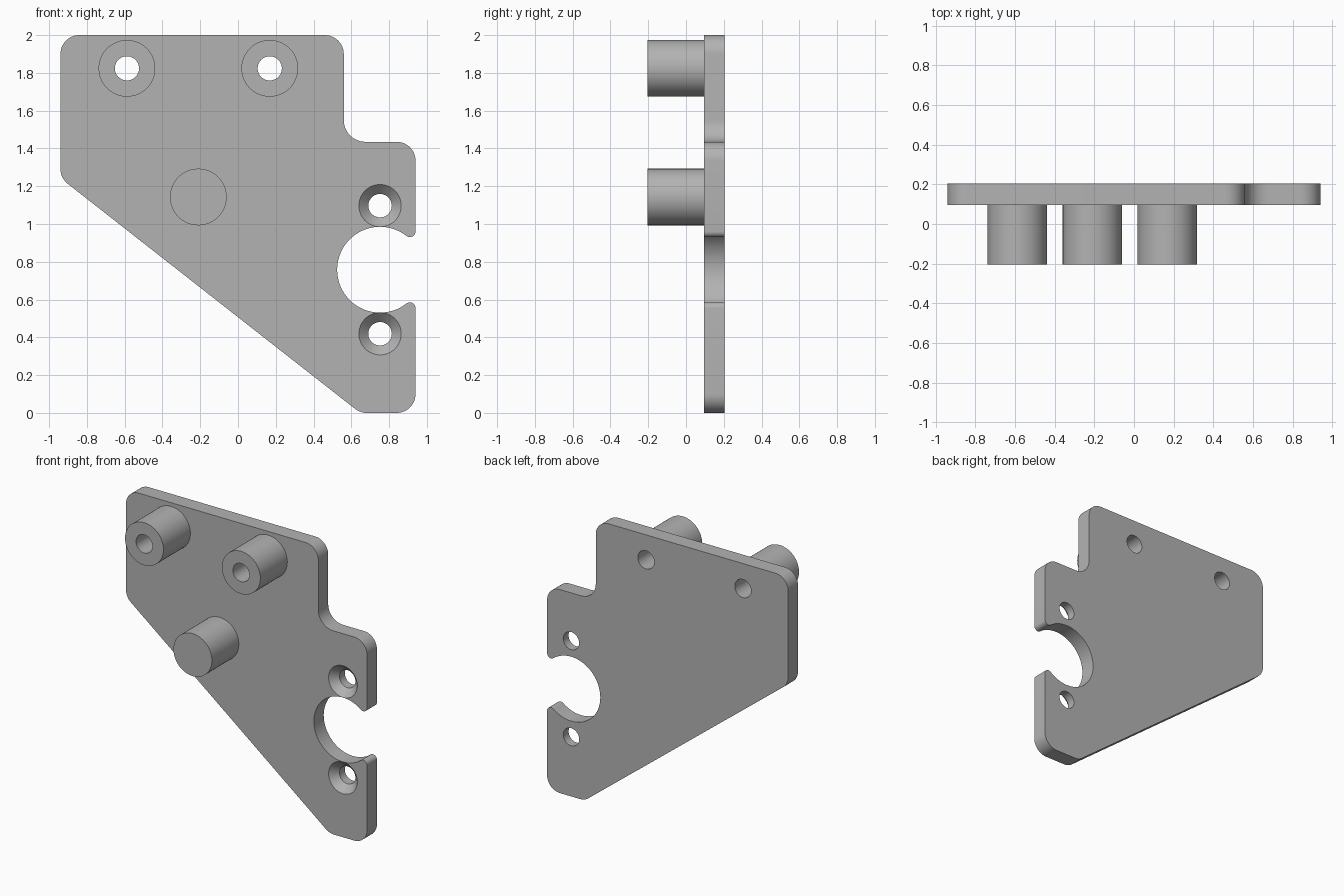
import bpy, bmesh, math
from mathutils import Vector

if "Cube" in bpy.data.objects:
    bpy.data.objects.remove(bpy.data.objects["Cube"], do_unlink=True)

FRONT, BACK, BOSS_FRONT = 0.095, 0.205, -0.205
SLOT = Vector((0.752, 0.758))
SLOT_R, LIP_R, EDGE_X = 0.227, 0.03, 0.94

grey = bpy.data.materials.new("grey_plastic")
grey.use_nodes = True
colour = (0.45, 0.45, 0.45, 1)
grey.diffuse_color = colour
grey.node_tree.nodes["Principled BSDF"].inputs["Base Color"].default_value = colour


def arc(centre, radius, start, sweep, steps):
    return [centre + radius * Vector((math.cos(start + sweep * i / steps),
                                      math.sin(start + sweep * i / steps)))
            for i in range(steps + 1)]


def fillet(before, corner, after, radius, steps=12):
    """Replace a sharp corner by a tangent arc."""
    a, b = (before - corner).normalized(), (after - corner).normalized()
    half = a.angle(b) / 2
    centre = corner + (a + b).normalized() * radius / math.sin(half)
    start = corner + a * radius / math.tan(half) - centre
    end = corner + b * radius / math.tan(half) - centre
    sweep = math.atan2(start.x * end.y - start.y * end.x, start.dot(end))
    return arc(centre, radius, math.atan2(start.y, start.x), sweep, steps)


def add_object(name, bm):
    bmesh.ops.recalc_face_normals(bm, faces=bm.faces)
    mesh = bpy.data.meshes.new(name)
    bm.to_mesh(mesh)
    bm.free()
    mesh.materials.append(grey)
    obj = bpy.data.objects.new(name, mesh)
    bpy.context.collection.objects.link(obj)
    return obj


def turned(name, x, z, rings, segments=64):
    """Round part along y, from (y, radius) rings."""
    bm = bmesh.new()
    loops = [[bm.verts.new((x + p.x, y, z + p.y))
              for p in arc(Vector((0, 0)), r, 0, math.tau, segments)[:-1]]
             for y, r in rings]
    for low, high in zip(loops, loops[1:]):
        for i in range(segments):
            j = (i + 1) % segments
            bm.faces.new((low[i], low[j], high[j], high[i]))
    bm.faces.new(loops[0])
    bm.faces.new(loops[-1])
    return add_object(name, bm)


# Plate outline, clockwise from the upper left corner
corners = [(-0.94, 2), (0.56, 2), (0.56, 1.435), (EDGE_X, 1.435),
           (EDGE_X, 0), (0.647, 0), (-0.94, 1.243)]
radii = [0.1, 0.1, 0.115, 0.1, 0.1, 0.1, 0.1]
corners = [Vector(c) for c in corners]
outline = []
for i, radius in enumerate(radii):
    outline += fillet(corners[i - 1], corners[i], corners[(i + 1) % len(corners)], radius)
    if i == 3:
        # Open round slot with rounded lips
        dx = EDGE_X - LIP_R - SLOT.x
        dz = math.sqrt((SLOT_R + LIP_R) ** 2 - dx ** 2)
        angle = math.atan2(dz, dx)
        upper = arc(SLOT + Vector((dx, dz)), LIP_R, 0, angle - math.pi, 10)
        lower = [Vector((p.x, 2 * SLOT.y - p.y)) for p in reversed(upper)]
        outline += upper + arc(SLOT, SLOT_R, angle, math.tau - 2 * angle, 56)[1:-1] + lower

bm = bmesh.new()
face = bm.faces.new([bm.verts.new((p.x, FRONT, p.y)) for p in outline])
result = bmesh.ops.extrude_face_region(bm, geom=[face], use_keep_orig=True)
moved = [v for v in result["geom"] if isinstance(v, bmesh.types.BMVert)]
bmesh.ops.translate(bm, verts=moved, vec=(0, BACK - FRONT, 0))
plate = add_object("mounting_plate", bm)

# Standoff bosses, joined to the plate
steps = []
for name, x, z in (("right_boss", -0.588, 1.824), ("left_boss", 0.168, 1.824),
                   ("lower_boss", -0.21, 1.143)):
    steps.append(("UNION", turned(name, x, z, [(BOSS_FRONT, 0.15), (FRONT + 0.04, 0.15)])))

# Through holes in the two upper bosses
for x in (-0.588, 0.168):
    steps.append(("DIFFERENCE", turned("boss_hole", x, 1.824, [(-0.3, 0.064), (0.3, 0.064)])))

# Countersunk screw holes beside the slot
for side in (1, -1):
    rings = [(FRONT - 0.02, 0.132), (FRONT + 0.05, 0.062), (0.3, 0.062)]
    steps.append(("DIFFERENCE", turned("screw_hole", SLOT.x, SLOT.y + side * 0.339, rings)))

for operation, tool in steps:
    tool.hide_render = True
    mod = plate.modifiers.new(tool.name, "BOOLEAN")
    mod.operation, mod.object, mod.solver = operation, tool, "EXACT"

# Bake the booleans and drop the helpers
bpy.context.view_layer.update()
baked = bpy.data.meshes.new_from_object(
    plate.evaluated_get(bpy.context.evaluated_depsgraph_get()))
plate.modifiers.clear()
plate.data = baked
for _, tool in steps:
    bpy.data.objects.remove(tool, do_unlink=True)

bpy.ops.object.select_all(action="DESELECT")
plate.select_set(True)
bpy.context.view_layer.objects.active = plate
bpy.ops.object.shade_smooth_by_angle(angle=math.radians(30))
